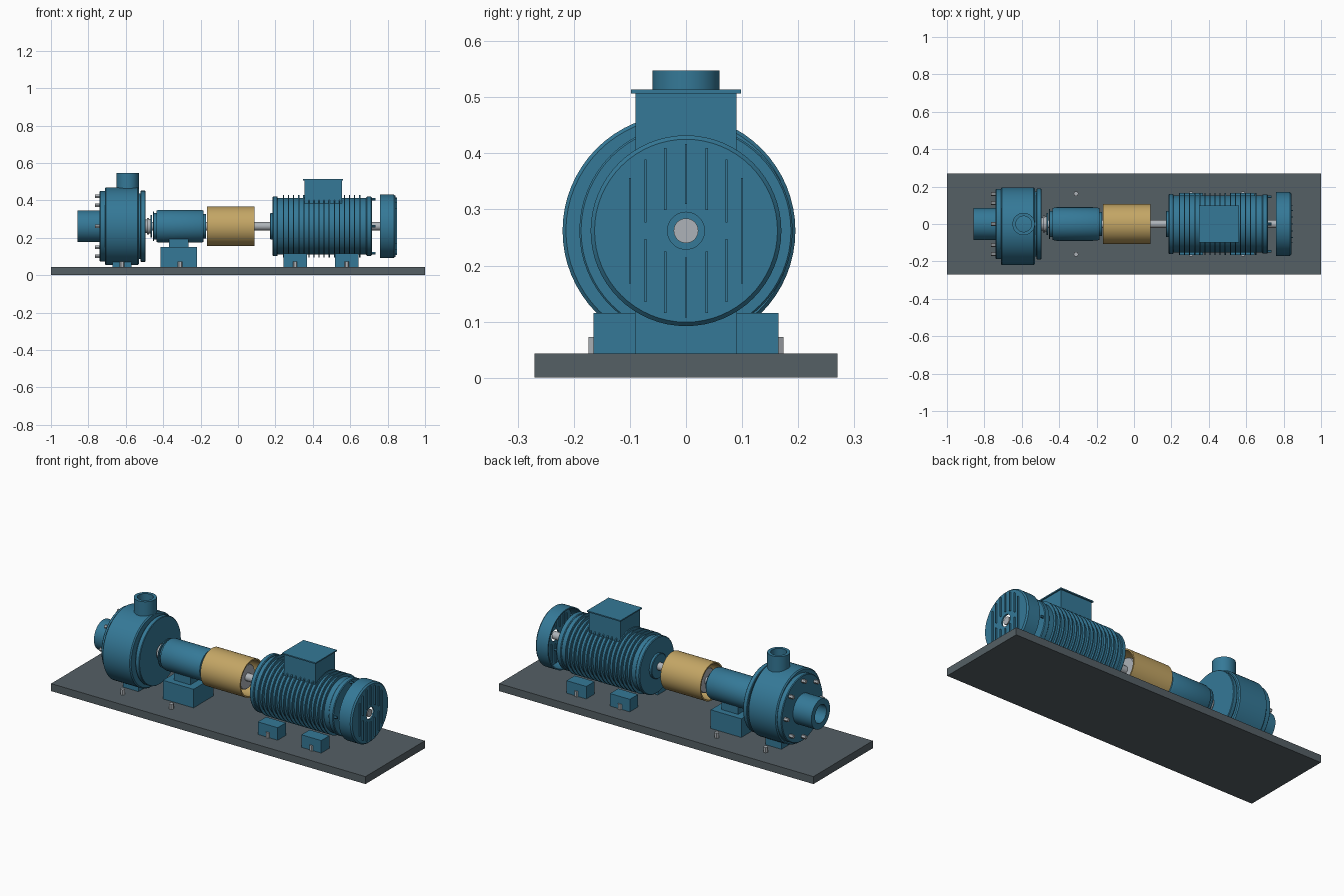
import bpy, bmesh, math
from mathutils import Matrix, Vector

if "Cube" in bpy.data.objects:
    bpy.data.objects.remove(bpy.data.objects["Cube"])

AXIS = 0.262  # height of the common shaft line


def material(name, rgb):
    m = bpy.data.materials.new(name)
    m.diffuse_color = (*rgb, 1)
    m.use_nodes = True
    m.node_tree.nodes["Principled BSDF"].inputs["Base Color"].default_value = m.diffuse_color
    return m


BLUE = material("blue_paint", (0.035, 0.19, 0.31))
TAN = material("guard_paint", (0.55, 0.38, 0.13))
DARK = material("dark_steel", (0.09, 0.115, 0.13))
STEEL = material("bright_steel", (0.42, 0.45, 0.48))


def finish(bm, name, mat, smooth=True):
    bmesh.ops.remove_doubles(bm, verts=bm.verts, dist=1e-5)
    bmesh.ops.recalc_face_normals(bm, faces=bm.faces)
    me = bpy.data.meshes.new(name)
    bm.to_mesh(me)
    bm.free()
    ob = bpy.data.objects.new(name, me)
    bpy.context.collection.objects.link(ob)
    me.materials.append(mat)
    if smooth:
        bpy.ops.object.select_all(action='DESELECT')
        ob.select_set(True)
        bpy.context.view_layer.objects.active = ob
        bpy.ops.object.shade_smooth_by_angle(angle=math.radians(30))
    return ob


def lathe(name, profile, mat, center=(0, 0, AXIS), vertical=False, n=64, closed=False):
    """Revolve (position, radius) points; closed=True joins last to first for hollow parts."""
    bm = bmesh.new()
    pts = list(profile)
    if not closed:
        pts = [(pts[0][0], 0)] + pts + [(pts[-1][0], 0)]
    rings = []
    for p, r in pts:
        ring = []
        for i in range(n):
            a = 2 * math.pi * i / n
            c, s = r * math.cos(a), r * math.sin(a)
            v = Vector((c, s, p)) if vertical else Vector((p, c, s))
            ring.append(bm.verts.new(v + Vector(center)))
        rings.append(ring)
    pairs = list(zip(rings, rings[1:]))
    if closed:
        pairs.append((rings[-1], rings[0]))
    for a, b in pairs:
        for i in range(n):
            j = (i + 1) % n
            bm.faces.new((a[i], a[j], b[j], b[i]))
    return finish(bm, name, mat)


def tube(name, p0, p1, r_out, r_in, mat, **kw):
    return lathe(name, [(p0, r_in), (p0, r_out), (p1, r_out), (p1, r_in)], mat, closed=True, **kw)


def disc(name, p0, p1, r, mat, bev=0.0, **kw):
    prof = [(p0, r), (p1, r)]
    if bev:
        prof = [(p0, r - bev), (p0 + bev, r), (p1 - bev, r), (p1, r - bev)]
    return lathe(name, prof, mat, **kw)


def box(name, x, y, z, mat):
    bm = bmesh.new()
    size = [b - a for a, b in (x, y, z)]
    mid = [(a + b) / 2 for a, b in (x, y, z)]
    bmesh.ops.create_cube(bm, size=1, matrix=Matrix.Translation(mid) @ Matrix.Diagonal((*size, 1)))
    return finish(bm, name, mat, smooth=False)


def bolt_circle(name, p0, p1, radius, count, r, mat, offset=0.0):
    for i in range(count):
        a = 2 * math.pi * i / count + offset
        c = (0, radius * math.cos(a), AXIS + radius * math.sin(a))
        disc(f"{name}_{i + 1}", p0, p1, r, mat, center=c, n=6)


# Base plate
box("base_plate", (-1, 1), (-0.27, 0.27), (0, 0.043), DARK)

# Pump casing, slightly off the shaft line like a volute
disc("pump_volute", -0.712, -0.53, 0.2075, BLUE, bev=0.006, center=(0, -0.0125, AXIS))
disc("pump_front_cover", -0.74, -0.70, 0.188, BLUE, bev=0.004)
disc("pump_neck", -0.54, -0.51, 0.175, BLUE)
disc("pump_back_plate", -0.521, -0.495, 0.19, BLUE, bev=0.003)
tube("suction_pipe", -0.857, -0.735, 0.085, 0.052, BLUE)
tube("discharge_pipe", 0.43, 0.548, 0.06, 0.042, BLUE, center=(-0.59, 0, 0), vertical=True)
bolt_circle("cover_bolt", -0.765, -0.738, 0.16, 8, 0.011, STEEL)
box("pump_foot", (-0.67, -0.57), (-0.09, 0.09), (0.043, 0.085), BLUE)

# Shaft seal and shaft
for i, (a, b, r) in enumerate([(-0.497, -0.485, 0.035), (-0.487, -0.475, 0.045),
                               (-0.477, -0.467, 0.04), (-0.469, -0.461, 0.06),
                               (-0.455, -0.449, 0.08)]):
    disc(f"seal_ring_{i + 1}", a, b, r, STEEL if i < 3 else BLUE)
disc("shaft", -0.52, 0.838, 0.022, STEEL, n=32)

# Bearing housing on its pedestal
lathe("bearing_housing", [(-0.45, 0.07), (-0.435, 0.07), (-0.435, 0.084), (-0.425, 0.088),
                          (-0.195, 0.088), (-0.185, 0.084), (-0.185, 0.065), (-0.17, 0.065)], BLUE)
box("bearing_pedestal", (-0.415, -0.22), (-0.09, 0.09), (0.043, 0.15), BLUE)
box("bearing_saddle", (-0.37, -0.265), (-0.055, 0.055), (0.14, 0.21), BLUE)

# Coupling and guard
tube("coupling_guard", -0.165, 0.088, 0.106, 0.098, TAN)
disc("coupling_hub_pump", -0.135, -0.045, 0.07, STEEL, bev=0.004)
disc("coupling_insert", -0.045, -0.03, 0.06, DARK)
disc("coupling_hub_motor", -0.03, 0.06, 0.07, STEEL, bev=0.004)

# Motor body with cooling rings and end bells
disc("motor_body", 0.2, 0.70, 0.152, BLUE)
for i in range(16):
    x = 0.24 + i * 0.0272
    disc(f"cooling_ring_{i + 1}", x, x + 0.006, 0.167, BLUE)
disc("motor_front_bell", 0.185, 0.212, 0.16, BLUE, bev=0.004)
disc("motor_front_boss", 0.17, 0.19, 0.07, BLUE, bev=0.003)
disc("motor_rear_bell", 0.685, 0.716, 0.158, BLUE, bev=0.004)
bolt_circle("rear_bell_bolt", 0.714, 0.735, 0.145, 4, 0.007, BLUE, offset=math.pi / 2)

# Hollow fan cover with a centre hole and grille ribs
lathe("fan_cover", [(0.76, 0.163), (0.76, 0.17), (0.833, 0.17), (0.841, 0.163),
                    (0.841, 0.033), (0.833, 0.033), (0.833, 0.163)], BLUE, closed=True)
for k, (y, lo, hi) in enumerate([(0, 0.048, 0.155), (0.037, 0.037, 0.147), (0.072, 0.015, 0.127)]):
    for sy in ((1,) if k == 0 else (1, -1)):
        for sz in (1, -1):
            z = sorted((AXIS + sz * lo, AXIS + sz * hi))
            box(f"grille_rib_{k}_{sy}_{sz}", (0.826, 0.849), (sy * y - 0.002, sy * y + 0.002), z, BLUE)
for sy in (1, -1):
    box(f"grille_rib_outer_{sy}", (0.826, 0.849), (sy * 0.1 - 0.002, sy * 0.1 + 0.002),
        (0.168, 0.356), BLUE)

# Terminal box
box("terminal_box", (0.355, 0.555), (-0.09, 0.09), (0.37, 0.509), BLUE)
box("terminal_lid", (0.348, 0.562), (-0.098, 0.098), (0.507, 0.514), BLUE)

# Motor feet and hold-down bolts, both sides
for side, s in (("left", -1), ("right", 1)):
    y = sorted((s * 0.09, s * 0.165))
    for i, x in enumerate((0.305, 0.582)):
        box(f"motor_foot_{side}_{i + 1}", (x - 0.063, x + 0.063), y, (0.043, 0.115), BLUE)
    for i, x in enumerate((-0.62, -0.31, 0.305, 0.582)):
        disc(f"foot_bolt_{side}_{i + 1}", 0.043, 0.073, 0.0135, STEEL,
             center=(x, s * 0.162, 0), vertical=True, n=6)
